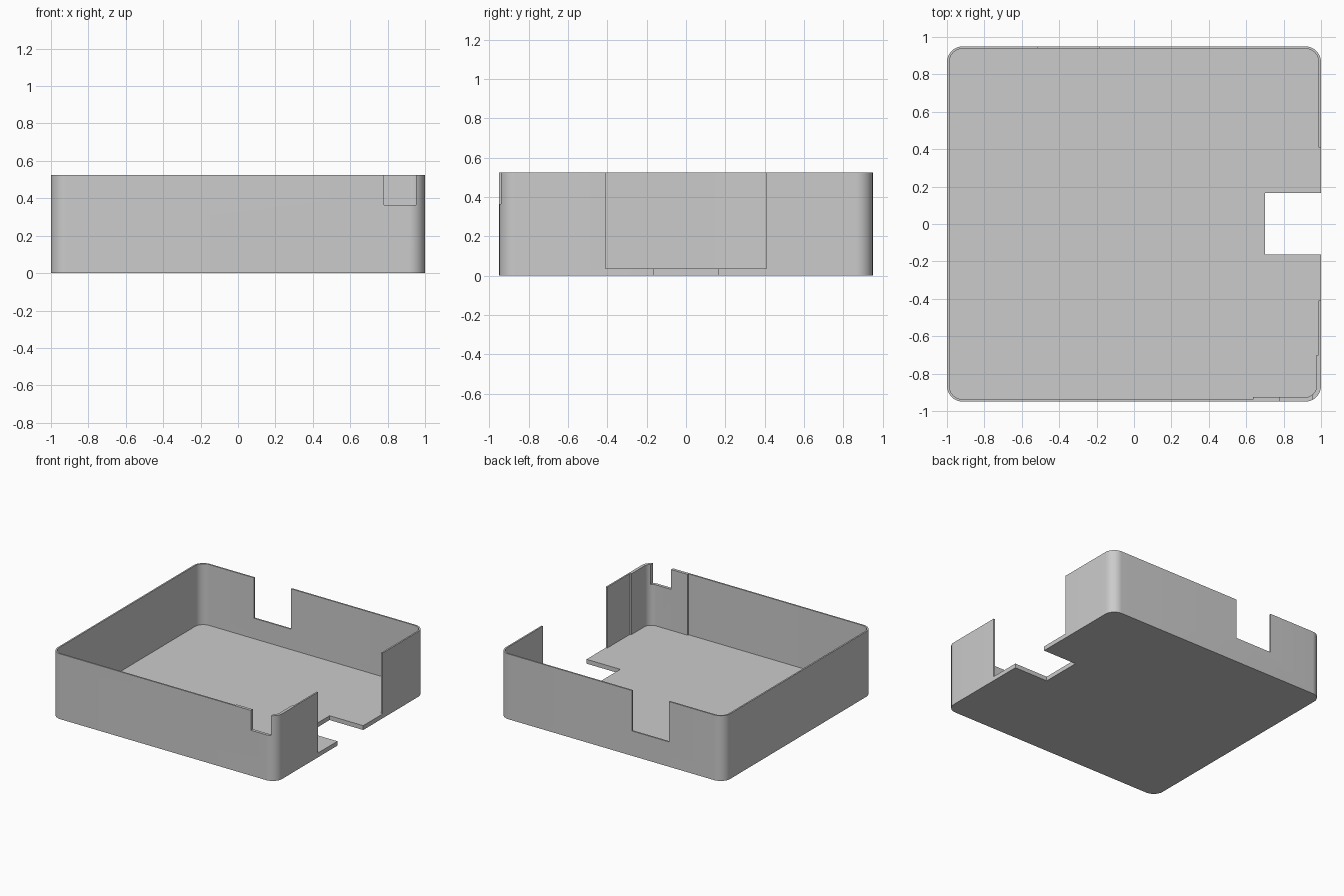
import bpy, bmesh, math

if "Cube" in bpy.data.objects:
    bpy.data.objects.remove(bpy.data.objects["Cube"])

HX, HY, H = 1.0, 0.95, 0.525      # half width, half depth, height
R, FLOOR = 0.085, 0.035           # corner radius, floor thickness
THIN, THICK = 0.0125, 0.024       # normal wall, reinforced corner wall


def corner(sx, sy, start, inset, n=12):
    """Quarter arc of a rounded corner, counter-clockwise from angle start."""
    cx, cy, r = sx * (HX - R), sy * (HY - R), R - inset
    return [(cx + r * math.cos(math.radians(start + 90 * i / n)),
             cy + r * math.sin(math.radians(start + 90 * i / n))) for i in range(n + 1)]


def prism(name, pts, z0, z1):
    bm = bmesh.new()
    face = bm.faces.new([bm.verts.new((x, y, z0)) for x, y in pts])
    ext = bmesh.ops.extrude_face_region(bm, geom=[face])
    for v in ext["geom"]:
        if isinstance(v, bmesh.types.BMVert):
            v.co.z = z1
    bmesh.ops.recalc_face_normals(bm, faces=bm.faces[:])
    me = bpy.data.meshes.new(name)
    bm.to_mesh(me)
    bm.free()
    ob = bpy.data.objects.new(name, me)
    bpy.context.collection.objects.link(ob)
    return ob


def box(name, x0, x1, y0, y1, z0, z1):
    return prism(name, [(x0, y0), (x1, y0), (x1, y1), (x0, y1)], z0, z1)


# Outer shell with rounded vertical corners
outline = (corner(-1, -1, 180, 0) + corner(1, -1, 270, 0)
           + corner(1, 1, 0, 0) + corner(-1, 1, 90, 0))
tray = prism("open_tray", outline, 0, H)

# Cavity outline, stepping in around the reinforced front right corner
inner = (corner(-1, -1, 180, THIN)
         + [(0.635, -HY + THIN), (0.635, -HY + THICK)]
         + corner(1, -1, 270, THICK)
         + [(HX - THICK, -0.70), (HX - THIN, -0.70)]
         + corner(1, 1, 0, THIN) + corner(-1, 1, 90, THIN))

cutters = [
    prism("cavity_cutter", inner, FLOOR, 1),
    box("side_opening_cutter", 0.9, 1.2, -0.41, 0.41, FLOOR, 1),
    box("floor_notch_cutter", 0.70, 1.2, -0.163, 0.165, -0.2, 0.3),
    box("front_notch_cutter", 0.78, 0.953, -1.2, -0.86, 0.365, 1),
    box("back_notch_cutter", -0.513, -0.185, 0.85, 1.2, 0.20, 1),
]

bpy.context.view_layer.objects.active = tray
tray.select_set(True)
for c in cutters:
    c.hide_render = True
    mod = tray.modifiers.new(c.name, 'BOOLEAN')
    mod.operation, mod.solver, mod.object = 'DIFFERENCE', 'EXACT', c
    bpy.ops.object.modifier_apply(modifier=mod.name)
    bpy.data.objects.remove(c)

# Single plain grey material
grey = bpy.data.materials.new("plain grey")
grey.diffuse_color = (0.6, 0.6, 0.6, 1)
grey.use_nodes = True
grey.node_tree.nodes["Principled BSDF"].inputs["Base Color"].default_value = grey.diffuse_color
tray.data.materials.clear()
tray.data.materials.append(grey)
bpy.ops.object.shade_smooth_by_angle(angle=math.radians(30))
